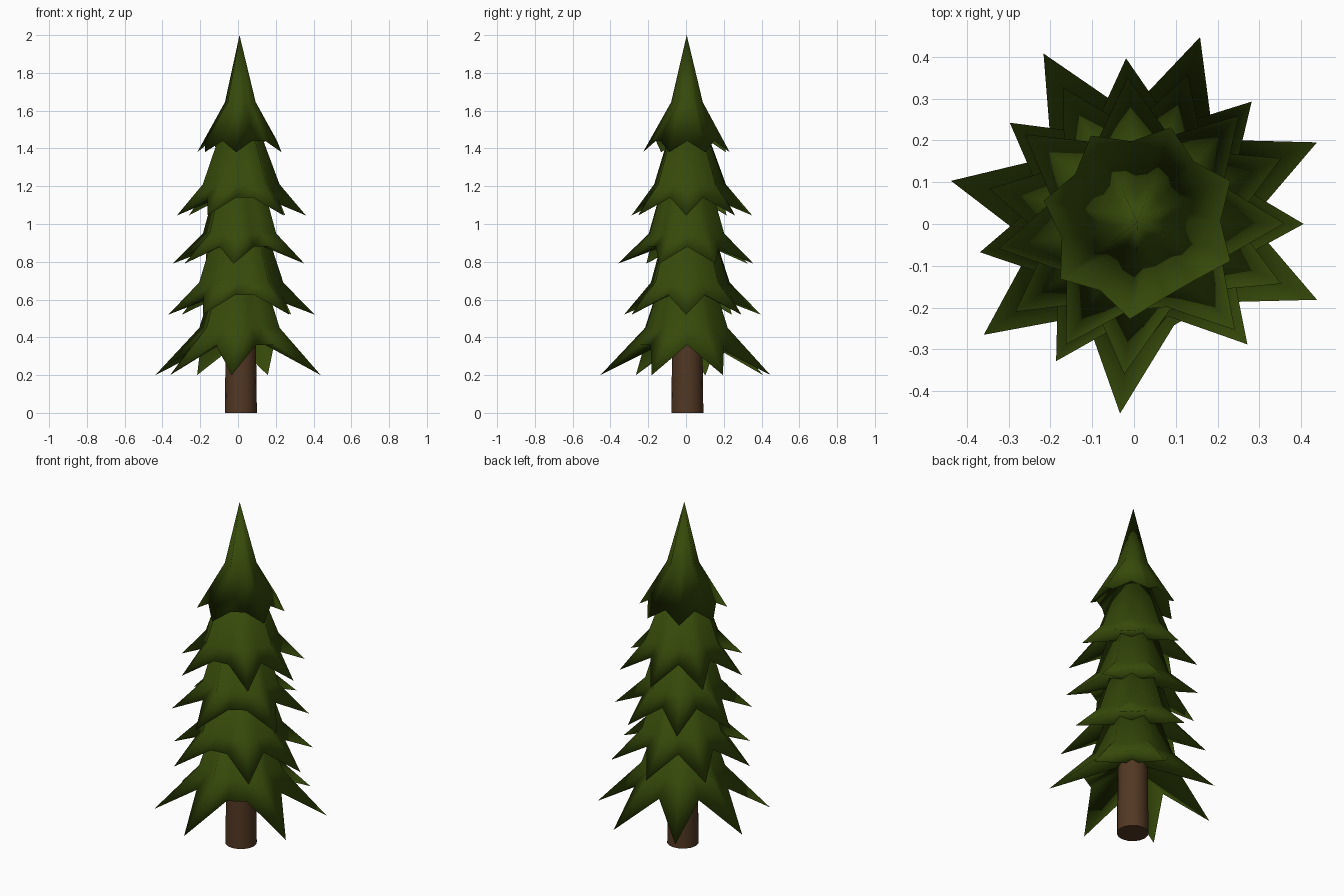
import bpy, bmesh, math

if "Cube" in bpy.data.objects:
    bpy.data.objects.remove(bpy.data.objects["Cube"])

CX, CY = 0.015, 0.007      # trunk axis, slightly off the bounding-box centre
SIDES = 15                 # 15 spokes: 7 needle tips and 8 notches


def material(name, rgb):
    m = bpy.data.materials.new(name)
    m.diffuse_color = (*rgb, 1)
    m.use_nodes = True
    m.node_tree.nodes["Principled BSDF"].inputs["Base Color"].default_value = m.diffuse_color
    return m


green = material("pine green", (0.037, 0.068, 0.003))
brown = material("bark brown", (0.085, 0.039, 0.017))


def finish(bm, name, mat, angle):
    bmesh.ops.recalc_face_normals(bm, faces=bm.faces)
    me = bpy.data.meshes.new(name)
    bm.to_mesh(me)
    bm.free()
    me.materials.append(mat)
    ob = bpy.data.objects.new(name, me)
    bpy.context.collection.objects.link(ob)
    bpy.ops.object.select_all(action='DESELECT')
    ob.select_set(True)
    bpy.context.view_layer.objects.active = ob
    bpy.ops.object.shade_smooth_by_angle(angle=math.radians(angle))


def branch_tier(name, start, tip, notch, ring, apex):
    """Cone with a flared star skirt; tip, notch and ring are (radius, height)."""
    bm = bmesh.new()
    skirt, waist = [], []
    for i in range(SIDES):
        is_tip = i % 2 == 1
        a = math.radians(start + i * 360 / SIDES)
        fold = 1.0 if is_tip else 0.78          # valleys between the branches
        for loop, (r, z) in ((skirt, tip if is_tip else notch), (waist, (ring[0] * fold, ring[1]))):
            loop.append(bm.verts.new((CX + r * math.cos(a), CY + r * math.sin(a), z)))
    point = bm.verts.new((CX - 0.007, CY - 0.003, apex))
    under = bm.verts.new((CX, CY, ring[1] - 0.02))   # hollow underside
    for i in range(SIDES):
        j = (i + 1) % SIDES
        bm.faces.new((skirt[i], skirt[j], waist[j], waist[i]))
        bm.faces.new((waist[i], waist[j], point))
        bm.faces.new((skirt[j], skirt[i], under))
    finish(bm, name, green, 180)


# Branch tiers from bottom to top, alternate ones turned
branch_tier("branches_1", -48, (.463, .20), (.262, .36), (.225, .45), 1.13)
branch_tier("branches_2", -73, (.391, .52), (.240, .625), (.225, .69), 1.40)
branch_tier("branches_3", -48, (.369, .79), (.225, .88), (.205, .95), 1.66)
branch_tier("branches_4", -73, (.345, 1.045), (.215, 1.14), (.205, 1.21), 1.78)
branch_tier("branches_top", -48, (.236, 1.38), (.192, 1.44), (.086, 1.645), 2.0)

# Trunk
bm = bmesh.new()
bmesh.ops.create_cone(bm, cap_ends=True, segments=16, radius1=0.085, radius2=0.075, depth=0.75)
bmesh.ops.translate(bm, verts=bm.verts, vec=(CX, CY, 0.375))
finish(bm, "trunk", brown, 40)
